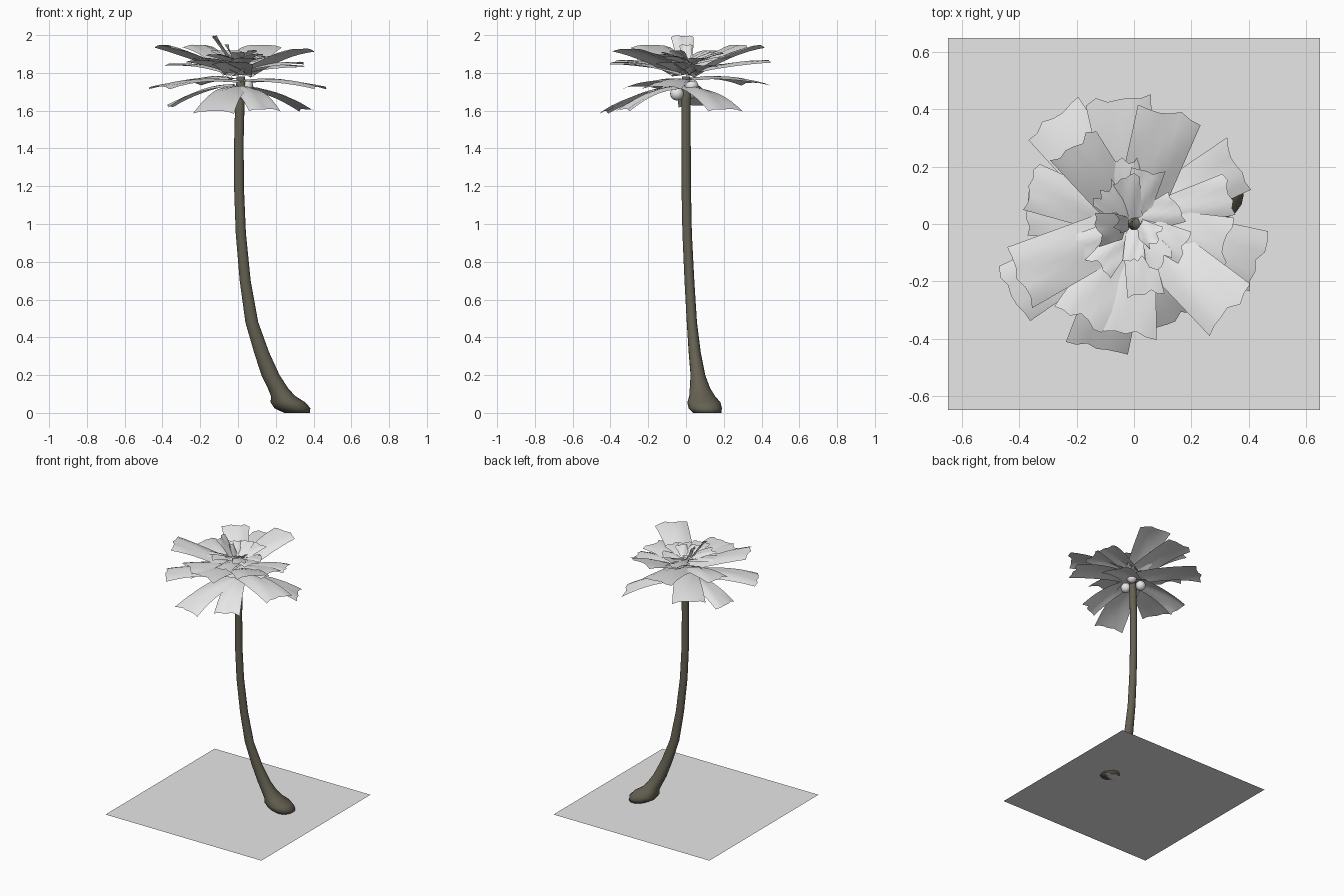
import bpy, math, random
from mathutils import Vector

random.seed(4)


def material(name, rgb):
    m = bpy.data.materials.new(name)
    m.diffuse_color = (*rgb, 1)
    return m


PALE = material("pale grey", (0.8, 0.8, 0.8))
BARK = material("dark bark", (0.13, 0.12, 0.085))


def mesh_object(name, verts, faces, mat, smooth=True):
    me = bpy.data.meshes.new(name)
    me.from_pydata(verts, [], faces)
    me.materials.append(mat)
    me.polygons.foreach_set("use_smooth", [smooth] * len(me.polygons))
    ob = bpy.data.objects.new(name, me)
    bpy.context.collection.objects.link(ob)
    return ob


# square base sheet
S = 0.65
mesh_object("base_sheet", [(-S, -S, 0), (S, -S, 0), (S, S, 0), (-S, S, 0)],
            [(0, 1, 2, 3)], PALE, False)

# trunk: stacked rings (z, centre x, radius x, centre y, radius y)
rings = [(0, .312, .068, .112, .075), (.025, .288, .095, .102, .088),
         (.055, .265, .092, .095, .088), (.09, .238, .064, .085, .068),
         (.13, .212, .054, .074, .054), (.2, .172, .048, .063, .039),
         (.32, .125, .040, .046, .032), (.48, .073, .034, .031, .027),
         (.7, .038, .029, .018, .026), (.95, .015, .027, .006, .025),
         (1.2, .005, .026, .001, .025), (1.45, .005, .025, 0, .025),
         (1.65, .01, .025, 0, .025), (1.78, .015, .022, 0, .022)]
N = 16
verts, faces = [], []
for z, cx, rx, cy, ry in rings:
    for i in range(N):
        a = math.tau * i / N
        verts.append((cx + rx * math.cos(a), cy + ry * math.sin(a), z))
for k in range(len(rings) - 1):
    for i in range(N):
        j = (i + 1) % N
        faces.append((k * N + i, k * N + j, k * N + N + j, k * N + N + i))
faces.append(tuple(range(N))[::-1])
faces.append(tuple(range((len(rings) - 1) * N, len(rings) * N)))
mesh_object("trunk", verts, faces, BARK)

# nuts clustered under the crown
for k, p in enumerate([(.035, -.048, 1.69), (.045, .03, 1.73), (-.035, .03, 1.70)]):
    bpy.ops.mesh.primitive_uv_sphere_add(segments=16, ring_count=10, radius=.036, location=p)
    nut = bpy.context.object
    nut.name = "nut_%d" % (k + 1)
    nut.data.materials.append(PALE)
    bpy.ops.object.shade_smooth()


def frond(name, x, y, z, z0, width, arch):
    """Broad arched strip from the crown centre to a ragged tip."""
    tip = Vector((x, y, 0))
    out = tip.normalized()
    side = Vector((-out.y, out.x, 0))
    start = out * 0.02
    rows, cols = 8, 6
    rag = [random.uniform(-.014, .014) for _ in range(cols + 1)]
    vs, fs = [], []
    for r in range(rows + 1):
        t = r / rows
        c = start.lerp(tip, t)
        h = z0 + (z - z0) * t + arch * 4 * t * (1 - t)
        w = width * (.68 + .32 * t)
        for q in range(cols + 1):
            s = q / cols - .5
            p = c + side * (s * w) + out * (rag[q] * t ** 4)
            p.z = h - .3 * w * s * s + .003 * math.sin(9 * s + 5 * t)
            vs.append(p)
    C = cols + 1
    for r in range(rows):
        for q in range(cols):
            a = r * C + q
            fs.append((a, a + C, a + C + 1, a + 1))
    mesh_object(name, vs, fs, PALE)


# large fronds: tip x, y, z, root z, width, arch
large = [
    (.365, .21, 1.61, 1.73, .20, .025), (-.13, -.435, 1.60, 1.73, .22, .03),
    (-.365, .05, 1.63, 1.74, .18, .025), (.14, -.33, 1.61, 1.73, .18, .03),
    (.435, -.13, 1.73, 1.76, .22, .02), (-.42, -.245, 1.73, 1.76, .22, .02),
    (-.285, .373, 1.75, 1.77, .23, .02), (-.055, .435, 1.87, 1.80, .23, .015),
    (.335, .105, 1.84, 1.80, .15, .015), (.325, -.07, 1.86, 1.81, .19, .012),
    (-.03, -.385, 1.86, 1.80, .22, .015), (-.19, -.325, 1.87, 1.81, .19, .012),
    (-.36, .13, 1.85, 1.80, .17, .015), (.126, .39, 1.95, 1.79, .23, .02),
    (.335, -.30, 1.93, 1.79, .23, .02), (-.405, -.19, 1.95, 1.80, .23, .015),
    (-.21, .27, 1.95, 1.80, .19, .015),
]
for k, f in enumerate(large):
    frond("frond_%02d" % (k + 1), *f)

# small inner fronds
small = [
    (-.22, -.10, 1.88, 1.85, .11, .008), (.05, .19, 1.91, 1.85, .12, .005),
    (-.04, .22, 1.89, 1.84, .12, .008), (.15, .06, 1.88, 1.85, .12, .008),
    (.17, -.08, 1.89, 1.86, .12, .006), (.04, -.24, 1.88, 1.85, .13, .008),
    (.10, -.13, 1.90, 1.87, .10, .005), (-.12, -.15, 1.90, 1.86, .11, .005),
    (-.11, .11, 1.92, 1.86, .11, .005), (0, -.12, 1.91, 1.87, .08, .004),
    (-.03, .16, 1.92, 1.86, .10, .004),
    (-.125, -.02, 1.998, 1.84, .12, .005), (.08, -.05, 1.92, 1.87, .09, .004),
    (-.06, .0, 1.95, 1.87, .07, .0),
]
for k, f in enumerate(small):
    frond("inner_frond_%02d" % (k + 1), *f)
